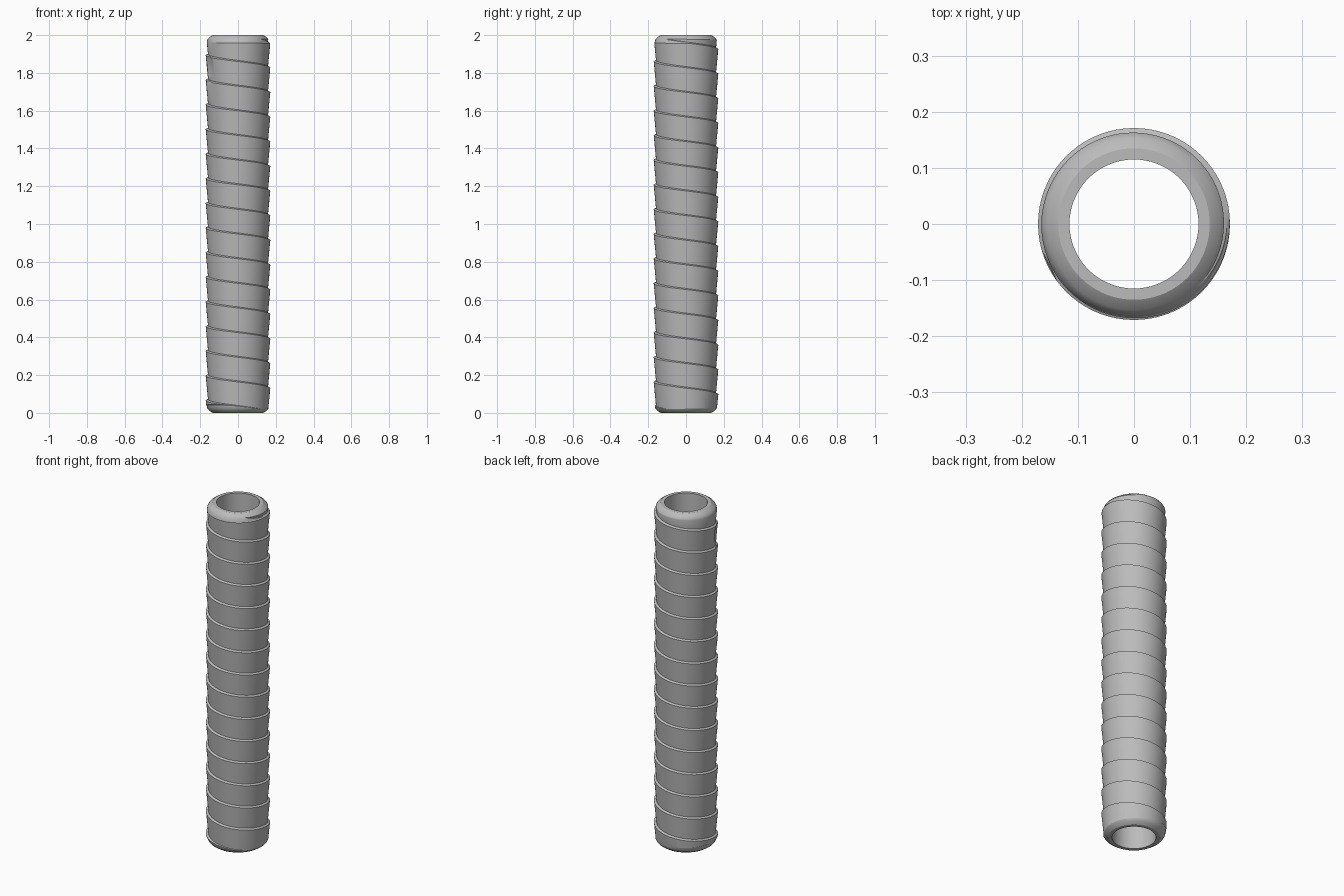
import bpy, bmesh
from math import pi, cos, sin, radians

if "Cube" in bpy.data.objects:
    bpy.data.objects.remove(bpy.data.objects["Cube"])

SEG = 72
PITCH = 0.1305
SEAM_Z = 1.8275          # seam height on the +x side
R_LOW, R_HIGH = 0.159, 0.171
LEDGE = 0.006
END = 0.1                # overshoot trimmed by the tube envelope

grey = bpy.data.materials.new("plain_grey")
grey.use_nodes = True
grey.diffuse_color = (0.5, 0.5, 0.5, 1)
grey.node_tree.nodes["Principled BSDF"].inputs["Base Color"].default_value = (0.5, 0.5, 0.5, 1)


def make_object(name, bm):
    bmesh.ops.recalc_face_normals(bm, faces=bm.faces)
    mesh = bpy.data.meshes.new(name)
    bm.to_mesh(mesh)
    bm.free()
    mesh.materials.append(grey)
    obj = bpy.data.objects.new(name, mesh)
    bpy.context.collection.objects.link(obj)
    return obj


def spiral_body():
    """Solid column whose radius flares within each turn and steps in at the seam."""
    bm = bmesh.new()
    turns = range(-16, 5)

    def column(i):
        a = 2 * pi * i / SEG
        base = SEAM_Z - PITCH * i / SEG
        verts = []
        for k in turns:
            for r, dz in ((R_HIGH, 0), (R_LOW, LEDGE)):
                z = base + k * PITCH + dz
                if not -END < z < 2 + END:
                    z, r = min(max(z, -END), 2 + END), R_LOW
                verts.append(bm.verts.new((r * cos(a), r * sin(a), z)))
        return verts

    cols = [column(i) for i in range(SEG + 1)]
    for c, d in zip(cols, cols[1:]):
        for j in range(len(c) - 1):
            bm.faces.new((c[j], d[j], d[j + 1], c[j + 1]))
    # Weld the turns together, then close both ends
    bmesh.ops.remove_doubles(bm, verts=bm.verts, dist=0.0002)
    bmesh.ops.dissolve_degenerate(bm, edges=bm.edges, dist=0.0002)
    bmesh.ops.holes_fill(bm, edges=[e for e in bm.edges if e.is_boundary], sides=0)
    return make_object("spiral_tube", bm)


def lathe(name, profile):
    bm = bmesh.new()
    rings = []
    for r, z in profile:
        rings.append([bm.verts.new((r * cos(2 * pi * i / SEG), r * sin(2 * pi * i / SEG), z))
                      for i in range(SEG)])
    for p, q in zip(rings, rings[1:] + rings[:1]):
        for i in range(SEG):
            n = (i + 1) % SEG
            bm.faces.new((p[i], p[n], q[n], q[i]))
    return make_object(name, bm)


# Envelope: straight bore, flat rims and rounded end bevels
bevel = [(0.135, 0), (0.153, 0.012), (0.162, 0.024), (0.166, 0.04), (0.2, 0.07)]
profile = bevel + [(r, 2 - z) for r, z in reversed(bevel)] + [(0.115, 2), (0.115, 0)]
envelope = lathe("tube_envelope", profile)

# Shallow dimple near the upper end
angle = radians(205)
bm = bmesh.new()
bmesh.ops.create_uvsphere(bm, u_segments=96, v_segments=64, radius=0.25)
dimple = make_object("dimple_cutter", bm)
dist = 0.157 + 0.25
dimple.location = (dist * cos(angle), dist * sin(angle), 1.815)

tube = spiral_body()
bpy.context.view_layer.objects.active = tube
for helper, operation in ((envelope, "INTERSECT"), (dimple, "DIFFERENCE")):
    helper.hide_render = True
    mod = tube.modifiers.new(operation.lower(), "BOOLEAN")
    mod.operation = operation
    mod.solver = "EXACT"
    mod.object = helper
    bpy.ops.object.modifier_apply(modifier=mod.name)
for helper in (envelope, dimple):
    bpy.data.objects.remove(helper)

bpy.ops.object.select_all(action="DESELECT")
tube.select_set(True)
bpy.ops.object.shade_smooth_by_angle(angle=radians(30))
